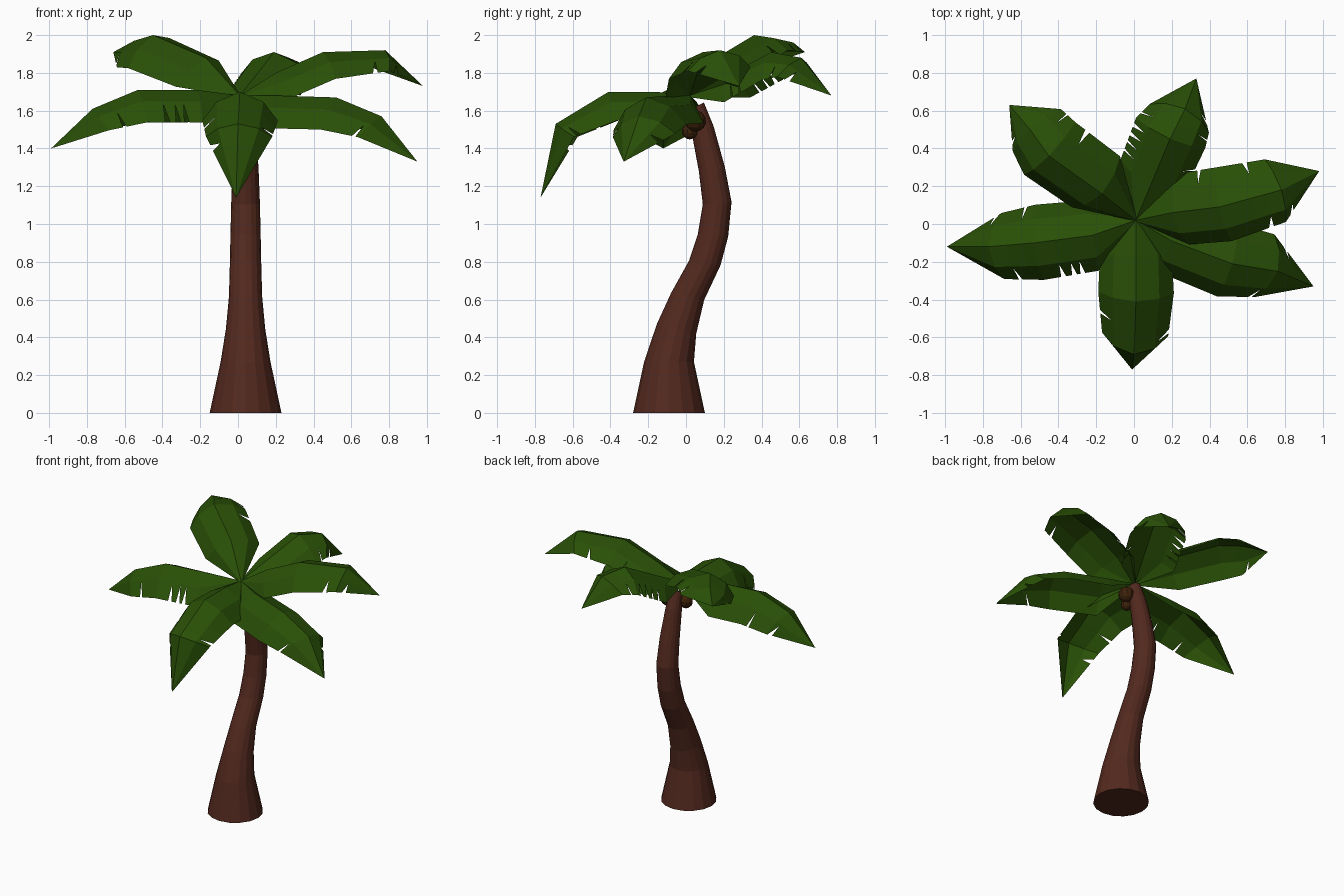
import bpy, bmesh, math
from mathutils import Vector

old = bpy.data.objects.get("Cube")
if old:
    bpy.data.objects.remove(old, do_unlink=True)


def material(name, rgb):
    mat = bpy.data.materials.new(name)
    mat.use_nodes = True
    color = (*rgb, 1)
    mat.diffuse_color = color
    bsdf = mat.node_tree.nodes["Principled BSDF"]
    bsdf.inputs["Base Color"].default_value = color
    bsdf.inputs["Roughness"].default_value = 0.9
    return mat


leaf_green = material("leaf green", (0.022, 0.08, 0.002))
bark_brown = material("bark brown", (0.085, 0.022, 0.013))
nut_brown = material("dark nut brown", (0.046, 0.016, 0.003))


def finish(name, bm, mat):
    mesh = bpy.data.meshes.new(name)
    bm.to_mesh(mesh)
    bm.free()
    mesh.materials.append(mat)
    obj = bpy.data.objects.new(name, mesh)
    bpy.context.collection.objects.link(obj)
    return obj


# Curved trunk: rings as (centre y, centre z, radius, slope)
def trunk(sides=16):
    rings = [(-.09, 0, .19, 0), (-.09, .27, .132, 0), (-.05, .445, .104, -.25),
             (.008, .615, .088, -.2), (.1, .795, .083, -.15), (.143, .94, .08, -.1),
             (.165, 1.11, .076, .08), (.137, 1.29, .069, .15), (.09, 1.49, .056, .5),
             (.05, 1.62, .045, .5)]
    bm = bmesh.new()
    loops = []
    for y, z, r, slope in rings:
        loop = []
        for i in range(sides):
            a = math.tau * i / sides
            loop.append(bm.verts.new((.04 + r * math.cos(a), y + r * math.sin(a),
                                      z + slope * r * math.sin(a))))
        loops.append(loop)
    for low, high in zip(loops, loops[1:]):
        for i in range(sides):
            j = (i + 1) % sides
            bm.faces.new((low[i], low[j], high[j], high[i]))
    bm.faces.new(loops[0][::-1])
    bm.faces.new(loops[-1])
    finish("trunk", bm, bark_brown)


# Arched leaf: five points per row, from left edge over the spine to right edge
WIDTHS = (.012, .19, .2, .175, 0)
DROPS = (.01, .145, .145, .115, 0)


def leaf(name, spine, droop, roll, left_cuts, right_cuts):
    pts = [Vector((.01, .02, 1.68))] + [Vector(p) for p in spine]
    rows = []
    for i, p in enumerate(pts):
        tangent = (pts[min(i + 1, 4)] - pts[max(i - 1, 0)]).normalized()
        side = Vector((-tangent.y, tangent.x, 0)).normalized()
        up = tangent.cross(side)
        tilt = math.radians(roll)
        side, up = (side * math.cos(tilt) + up * math.sin(tilt),
                    up * math.cos(tilt) - side * math.sin(tilt))
        w, d = WIDTHS[i], DROPS[i] * droop
        rows.append([p + side * w * s - up * d * h for s, h in
                     ((1, 1), (.62, .35), (0, 0), (-.62, .35), (-1, 1))])

    def row_at(t):
        k = min(int(t), 3)
        return [a.lerp(b, t - k) for a, b in zip(rows[k], rows[k + 1])]

    # Tears are rows whose edge point is pulled back toward the midline
    stations = {float(t) for t in range(5)}
    for t in left_cuts + right_cuts:
        stations |= {t - .06, t, t + .03}
    bm = bmesh.new()
    previous = None
    for t in sorted(stations):
        row = row_at(t)
        if t in left_cuts:
            row[0] = row[0].lerp(row[1], .85)
        if t in right_cuts:
            row[4] = row[4].lerp(row[3], .85)
        verts = [bm.verts.new(p) for p in row]
        if previous:
            for c in range(4):
                bm.faces.new((previous[c], previous[c + 1], verts[c + 1], verts[c]))
        previous = verts
    bmesh.ops.remove_doubles(bm, verts=bm.verts, dist=.0005)
    finish(name, bm, leaf_green)


trunk()
leaf("front_leaf",
     [(.01, -.16, 1.7), (.01, -.41, 1.7), (0, -.69, 1.53), (-.01, -.77, 1.14)],
     1.1, 0, [2.9], [2.5, 3.2])
leaf("front_left_leaf",
     [(.2, -.09, 1.68), (.52, -.21, 1.67), (.76, -.25, 1.57), (.95, -.33, 1.33)],
     1.1, 4, [3.3], [2.9])
leaf("back_left_leaf",
     [(.2, .06, 1.8), (.45, .09, 1.91), (.78, .18, 1.92), (.98, .28, 1.73)],
     .9, 4, [1.6, 2.6], [2.75, 3.2])
leaf("back_leaf",
     [(.09, .21, 1.78), (.19, .45, 1.91), (.27, .61, 1.88), (.33, .77, 1.68)],
     .95, 4, [1.25, 1.45, 1.65, 1.85, 2.4], [1.2, 1.4, 2.5, 3.2])
leaf("back_right_leaf",
     [(-.17, .16, 1.88), (-.45, .36, 2), (-.55, .5, 1.97), (-.66, .63, 1.91)],
     .92, -14, [3.2], [1.75, 2.6])
leaf("right_leaf",
     [(-.22, -.06, 1.71), (-.53, -.1, 1.71), (-.77, -.12, 1.61), (-.99, -.12, 1.4)],
     1.2, 0, [1.3, 1.45, 1.65, 2.6], [2.3, 3.1])

# Nuts hanging under the crown
for i, (x, y, z, r) in enumerate([(.11, .05, 1.545, .055), (.08, .02, 1.49, .042),
                                  (-.02, .03, 1.55, .05)]):
    bm = bmesh.new()
    bmesh.ops.create_uvsphere(bm, u_segments=10, v_segments=7, radius=r)
    bmesh.ops.translate(bm, verts=bm.verts, vec=(x, y, z))
    finish(f"nut_{i + 1}", bm, nut_brown)
